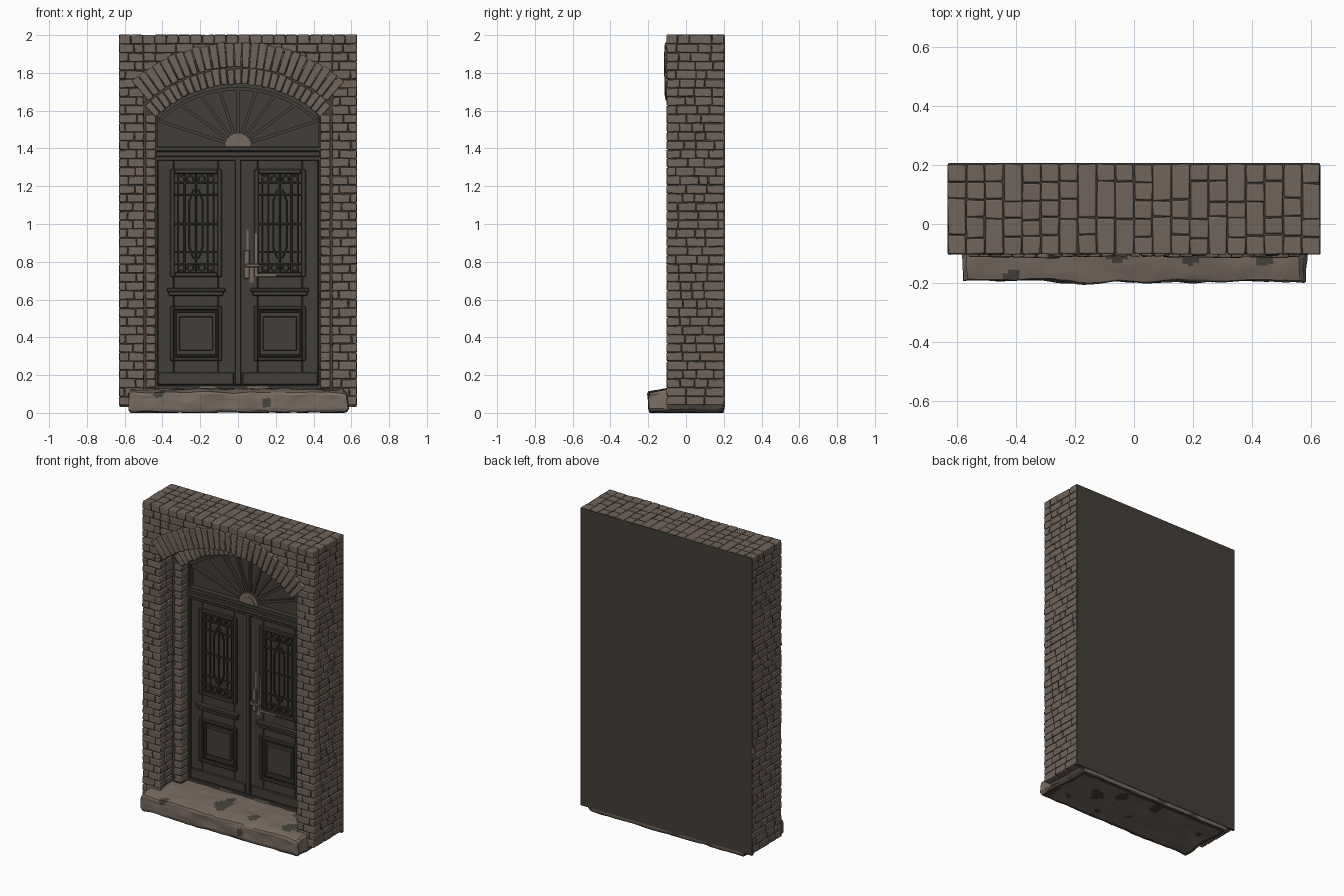
import bpy, bmesh, math, random
from mathutils import Vector, noise

if "Cube" in bpy.data.objects:
    bpy.data.objects.remove(bpy.data.objects["Cube"])
random.seed(7)
U = random.uniform
CZ = 1.11                                   # centre height of all arch circles

def mat(name, c):
    m = bpy.data.materials.new(name)
    m.diffuse_color = (*c, 1)
    m.use_nodes = True
    m.node_tree.nodes["Principled BSDF"].inputs["Base Color"].default_value = m.diffuse_color
    return m

BRICK = mat("brick", (0.165, 0.127, 0.103))
MORTAR = mat("mortar", (0.062, 0.047, 0.038))
DOOR = mat("door_paint", (0.056, 0.050, 0.041))
STONE = mat("stone", (0.185, 0.143, 0.115))
DARKSTONE = mat("dark_stone", (0.062, 0.054, 0.044))

def finish(bm, name, mats, bevel=0, seg=1, smooth=False):
    bmesh.ops.recalc_face_normals(bm, faces=bm.faces)
    me = bpy.data.meshes.new(name)
    bm.to_mesh(me)
    bm.free()
    ob = bpy.data.objects.new(name, me)
    bpy.context.collection.objects.link(ob)
    for m in mats:
        me.materials.append(m)
    if bevel:
        b = ob.modifiers.new("bevel", 'BEVEL')
        b.width, b.segments = bevel, seg
    if smooth:
        bpy.ops.object.select_all(action='DESELECT')
        ob.select_set(True)
        bpy.context.view_layer.objects.active = ob
        bpy.ops.object.shade_smooth_by_angle(angle=math.radians(40))
    return ob

def hexa(bm, quad, y0, y1, jit=0.0):
    """Block from an xz quad, stretched from y0 to y1."""
    j = lambda: U(-jit, jit)
    vs = [[bm.verts.new((x + j(), y + j(), z + j())) for x, z in quad] for y in (y0, y1)]
    bm.faces.new(vs[0])
    bm.faces.new(vs[1][::-1])
    for i in range(4):
        k = (i + 1) % 4
        bm.faces.new((vs[0][i], vs[1][i], vs[1][k], vs[0][k]))

def box(bm, x0, x1, y0, y1, z0, z1, jit=0.0):
    x0, x1 = sorted((x0, x1))
    hexa(bm, [(x0, z0), (x1, z0), (x1, z1), (x0, z1)], y0, y1, jit)

def polar(r, a):
    return (r * math.sin(a), CZ + r * math.cos(a))

def wedge(bm, r0, r1, a0, a1, y0, y1, jit=0.0):
    hexa(bm, [polar(r0, a0), polar(r0, a1), polar(r1, a1), polar(r1, a0)], y0, y1, jit)

def splits(a, b, lo, hi):
    """Random joint positions from a to b."""
    out = [a]
    while b - out[-1] > hi:
        out.append(out[-1] + U(lo, hi))
    if b - out[-1] < lo * 0.6 and len(out) > 1:
        out.pop()
    return out + [b]

def thicken(bm, pts, y0, y1):
    """Flat xz outline given depth from y0 to y1."""
    f = bm.faces.new([bm.verts.new((x, y0, z)) for x, z in pts])
    g = bmesh.ops.extrude_face_region(bm, geom=[f])['geom']
    bmesh.ops.translate(bm, vec=(0, y1 - y0, 0), verts=[v for v in g if isinstance(v, bmesh.types.BMVert)])

def arch_poly(bm, half, r, y0, y1, z0, outer=None):
    """Arched plate, or an arched surround when outer = (half width, top)."""
    a = math.asin(half / r)
    pts = [(half, z0)] + [polar(r, a - 2 * a * i / 32) for i in range(33)] + [(-half, z0)]
    if outer:
        w, t = outer
        pts += [(-w, z0), (-w, t), (w, t), (w, z0)]
    thicken(bm, pts, y0, y1)

# Mortar core behind the bricks, stepped opening
bm = bmesh.new()
arch_poly(bm, 0.506, 0.727, -0.096, 0.04, 0.045, (0.624, 1.995))
arch_poly(bm, 0.442, 0.637, 0.038, 0.2, 0.045, (0.624, 1.995))
finish(bm, "mortar_core", [MORTAR])

# Flat back panel
bm = bmesh.new()
box(bm, -0.627, 0.627, 0.19, 0.206, 0.03, 1.998)
finish(bm, "back_panel", [DOOR])

# Bricks of the piers, jambs, spandrels and top
bm = bmesh.new()
G, J = 0.0017, 0.0022
Z0, Z1, N = 0.04, 1.953, 41
H = (Z1 - Z0) / N

def brick(x0, x1, y0, y1, z0, z1):
    x0, x1 = sorted((x0, x1))
    box(bm, x0 + G, x1 - G, y0 + G, y1 - G, z0 + G, z1 - G, J)

for c in range(N):
    z0, z1 = Z0 + c * H, Z0 + (c + 1) * H
    for s in (-1, 1):
        m = (0.59 if c % 2 else 0.545) + U(-0.012, 0.012)
        ys = splits(-0.104, 0.204, 0.05, 0.115)
        for a, b in zip(ys, ys[1:]):                     # outer column
            brick(s * m, s * 0.631, a, b, z0, z1)
        if z0 < 1.62:
            k = U(-0.055, -0.015)
            brick(s * 0.497, s * m, -0.104, k, z0, z1)   # reveal bricks
            brick(s * 0.497, s * m, k, 0.035, z0, z1)
        else:
            brick(s * 0.5, s * m, -0.104, -0.03, z0, z1)
        if 0.1 < z0 < 1.55:                              # inner jamb
            brick(s * 0.435, s * 0.489, 0.028, 0.13, z0, z1)
    xs = splits(-0.5, 0.5, 0.06, 0.11)
    for a, b in zip(xs, xs[1:]):                         # spandrels
        near = 0 if a * b < 0 else min(abs(a), abs(b))
        if math.hypot(near, z0 - CZ) > 0.745 and z0 > CZ:
            brick(a, b, -0.104, -0.03, z0, z1)
for i in range(20):                                      # top layer
    a = -0.631 + i * 0.0631
    ys = [-0.104 + 0.0616 * k for k in range(6)]
    ys = [y + (U(-.008, .008) if 0 < k < 5 else 0) for k, y in enumerate(ys)]
    if random.random() < 0.75:
        del ys[random.randint(1, 4)]
    if random.random() < 0.25:
        del ys[random.randint(1, 3)]
    for y0, y1 in zip(ys, ys[1:]):
        brick(a, a + 0.0631, y0, y1, Z1, 2.003)
finish(bm, "wall_bricks", [BRICK], 0.005, 2, True)

# Two rings of arch bricks
bm = bmesh.new()
for n, amax, r0, r1, y0, y1 in ((27, 0.72, 0.72, 0.855, -0.112, 0.035), (27, 0.765, 0.63, 0.715, 0.028, 0.13)):
    st = 2 * amax / n
    for i in range(n):
        a = -amax + i * st
        g = 0.0025 / r0
        wedge(bm, r0 + U(-.003, .003), r1 + U(-.008, .004), a + g, a + st - g, y0 + U(-.003, .003), y1, J)
finish(bm, "arch_bricks", [BRICK], 0.005, 2, True)

# Worn stone step
bm = bmesh.new()
bmesh.ops.create_cube(bm, size=1)
bmesh.ops.subdivide_edges(bm, edges=bm.edges[:], cuts=59, use_grid_fill=True)
for v in bm.verts:
    x, y, z = v.co
    r = 1 - 0.025 * max(0, abs(2 * z) - 0.7) / 0.3
    p = Vector((x * 1.16 * r, 0.003 + y * 0.4 * r, 0.066 + z * 0.126))
    n = noise.noise_vector(p * 7) * 0.012 + noise.noise_vector(p * 20) * 0.004
    p += Vector((n.x, n.y if y < 0.3 else n.y * 0.2, n.z * 0.8))
    if z > 0 and y < 0:
        p.z -= 0.02 * z * 2 * min(1, (-2 * y) ** 3)      # worn front edge
    p.z = max(0, p.z)
    v.co = p
for f in bm.faces:
    c = f.calc_center_median()
    rim = c.z < 0.012 + 0.01 * noise.noise(c * 9) and (c.y < -0.17 or c.y > 0.17 or abs(c.x) > 0.54)
    side = abs(c.x) > 0.56 and c.z < 0.05 and c.y > -0.1
    f.material_index = int(rim or side or noise.noise(c * 8 + Vector((3, 1, 5))) > 0.4)
finish(bm, "stone_step", [STONE, DARKSTONE], smooth=True)

# Door backing plate and fanlight pane
bm = bmesh.new()
arch_poly(bm, 0.442, 0.637, 0.135, 0.195, 0.1)
finish(bm, "door_backing", [DOOR])

# Door leaves: stiles, rails, mouldings and panels
bm = bmesh.new()
def ring(cx, hw, z0, z1, w, y0, y1):
    box(bm, cx - hw, cx - hw + w, y0, y1, z0, z1)
    box(bm, cx + hw - w, cx + hw, y0, y1, z0, z1)
    box(bm, cx - hw + w, cx + hw - w, y0, y1, z0, z0 + w)
    box(bm, cx - hw + w, cx + hw - w, y0, y1, z1 - w, z1)

for s in (-1, 1):
    cx = s * 0.222
    box(bm, s * 0.006, s * 0.105, 0.115, 0.14, 0.145, 1.345)
    box(bm, s * 0.339, s * 0.425, 0.115, 0.14, 0.145, 1.345)
    for z0, z1 in ((0.145, 0.285), (0.555, 0.74), (1.265, 1.345)):
        box(bm, s * 0.105, s * 0.339, 0.115, 0.14, z0, z1)
    ring(cx, 0.137, 0.72, 1.29, 0.024, 0.102, 0.12)          # window moulding
    ring(cx, 0.137, 0.275, 0.565, 0.02, 0.102, 0.12)         # lower panel moulding
    ring(cx, 0.115, 0.297, 0.543, 0.012, 0.114, 0.137)
    box(bm, cx - 0.09, cx + 0.09, 0.112, 0.137, 0.33, 0.51)
    box(bm, cx - 0.145, cx + 0.145, 0.095, 0.12, 0.62, 0.643)  # ledge
    box(bm, cx - 0.155, cx + 0.155, 0.085, 0.12, 0.64, 0.66)
    box(bm, cx - 0.2, cx + 0.2, 0.104, 0.12, 0.15, 0.215)    # kick rail
    box(bm, s * 0.425, s * 0.443, 0.1, 0.14, 0.12, 1.6)      # frame side
box(bm, -0.016, 0.016, 0.1, 0.12, 0.15, 1.345)               # meeting strip
for z0, z1, y in ((1.335, 1.36, 0.1), (1.357, 1.385, 0.085), (1.385, 1.41, 0.1), (0.12, 0.147, 0.1)):
    box(bm, -0.436, 0.436, y, 0.14, z0, z1)                  # transom and sill
finish(bm, "door_leaves", [DOOR], 0.004)

# Fanlight arch frame and radial bars
bm = bmesh.new()
st = 1.5 / 28
for i in range(28):
    for r0, r1, y in ((0.612, 0.635, 0.1), (0.597, 0.612, 0.115)):
        wedge(bm, r0, r1, -0.75 + i * st, -0.75 + (i + 1) * st, y, 0.14)
for k in range(1, 10):
    d = Vector((math.cos(k * math.pi / 10), math.sin(k * math.pi / 10)))
    o = Vector((0, 1.41))
    h = (o.y - CZ) * d.y
    t = -h + math.sqrt(h * h + 0.605 ** 2 - (o.y - CZ) ** 2)
    t = min(t, 0.428 / max(abs(d.x), 0.01))
    n = Vector((-d.y, d.x)) * 0.008
    hexa(bm, [o + d * .05 + n, o + d * .05 - n, o + d * t - n, o + d * t + n], 0.115, 0.14)
finish(bm, "fanlight_bars", [DOOR])

# Half round rosette
bm = bmesh.new()
for r, y in ((0.07, 0.108), (0.045, 0.103)):
    thicken(bm, [(r * math.cos(i * math.pi / 16), 1.41 + r * math.sin(i * math.pi / 16)) for i in range(17)], y, 0.135)
finish(bm, "fanlight_rosette", [STONE])

# Wrought iron grilles
cu = bpy.data.curves.new("grille", 'CURVE')
cu.dimensions, cu.bevel_depth, cu.bevel_resolution = '3D', 0.0048, 1
def rod(pts, closed=False):
    sp = cu.splines.new('POLY')
    sp.points.add(len(pts) - 1)
    for p, (x, z) in zip(sp.points, pts):
        p.co = (x, 0.115, z, 1)
    sp.use_cyclic_u = closed
for s in (-1, 1):
    cx = s * 0.222
    for dx in (-0.094, -0.062, 0, 0.062, 0.094):
        rod([(cx + dx, 0.745), (cx + dx, 1.262)])
    for z in (0.79, 0.85, 1.0, 1.155, 1.215):
        rod([(cx - 0.113, z), (cx + 0.113, z)])
    rod([(cx + x, z) for x, z in ((-.015, .82), (-.036, .88), (-.036, 1.12), (-.015, 1.18),
                                  (.015, 1.18), (.036, 1.12), (.036, .88), (.015, .82))], True)
    for z in (0.768, 1.238):                                  # scrolls
        for dx in (-0.078, -0.03, 0.03, 0.078):
            rod([(cx + dx + .017 * math.cos(t * .6283), z + .017 * math.sin(t * .6283)) for t in range(10)], True)
tmp = bpy.data.objects.new("tmp", cu)
bpy.context.collection.objects.link(tmp)
me = bpy.data.meshes.new_from_object(tmp.evaluated_get(bpy.context.evaluated_depsgraph_get()))
bpy.data.objects.remove(tmp)
me.materials.clear()
me.materials.append(DOOR)
bpy.context.collection.objects.link(bpy.data.objects.new("window_grilles", me))

# Handle plate and lever
bm = bmesh.new()
box(bm, 0.03, 0.062, 0.102, 0.12, 0.71, 0.86)
box(bm, 0.038, 0.054, 0.07, 0.105, 0.772, 0.79)
box(bm, 0.038, 0.115, 0.06, 0.075, 0.77, 0.79)
finish(bm, "door_handle", [STONE], 0.004)

# Bare worn patches round the handle and on the sill
bm = bmesh.new()
for x0, x1, y, z0, z1 in ((.06, .082, .113, .69, .79), (.087, .1, .1, .72, .95), (.1, .2, .1, .722, .736),
                          (.045, .055, .113, .86, .97), (.05, .16, .098, .128, .143), (-.2, -.12, .098, .13, .142)):
    box(bm, x0, x1, y, y + 0.006, z0, z1)
finish(bm, "worn_patches", [STONE])
